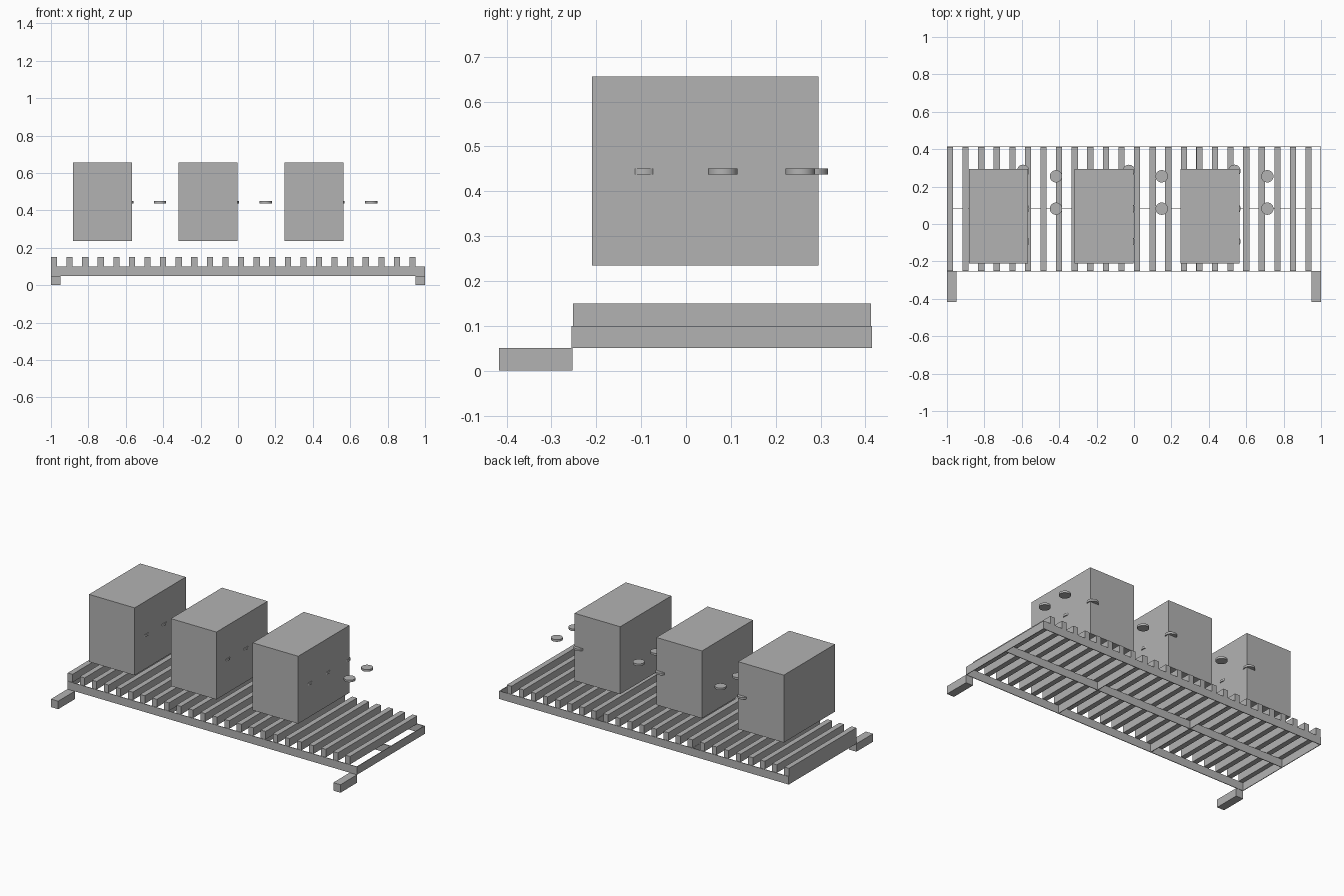
import bpy, bmesh
from mathutils import Matrix

if "Cube" in bpy.data.objects:
    bpy.data.objects.remove(bpy.data.objects["Cube"])

grey = bpy.data.materials.new("plain grey")
grey.diffuse_color = (0.45, 0.45, 0.45, 1)
grey.use_nodes = True
grey.node_tree.nodes["Principled BSDF"].inputs["Base Color"].default_value = grey.diffuse_color


def finish(name, bm):
    me = bpy.data.meshes.new(name)
    bm.to_mesh(me)
    bm.free()
    me.materials.append(grey)
    ob = bpy.data.objects.new(name, me)
    bpy.context.collection.objects.link(ob)
    return ob


def box(name, x0, x1, y0, y1, z0, z1):
    bm = bmesh.new()
    m = Matrix.Translation(((x0 + x1) / 2, (y0 + y1) / 2, (z0 + z1) / 2))
    m = m @ Matrix.Diagonal((x1 - x0, y1 - y0, z1 - z0, 1))
    bmesh.ops.create_cube(bm, size=1, matrix=m)
    return finish(name, bm)


def disc(name, x, y, z, r, h):
    bm = bmesh.new()
    bmesh.ops.create_cone(bm, cap_ends=True, segments=32, radius1=r, radius2=r,
                          depth=h, matrix=Matrix.Translation((x, y, z)))
    for f in bm.faces:
        f.smooth = abs(f.normal.z) < 0.5
    for e in bm.edges:
        e.smooth = e.calc_face_angle() < 0.6
    return finish(name, bm)


T = 0.004            # thin frame board thickness
Y0, Y1 = -0.255, 0.415

# Thin upright boards of the frame, lengthwise and crosswise
for name, y in (("front_rail", Y0), ("middle_rail", 0.082), ("back_rail", Y1 - T)):
    box(name, -1, 1, y, y + T, 0.05, 0.10)
for i, x in enumerate((-1, -1/3 - T/2, 1/3 - T/2, 1 - T)):
    box(f"cross_board_{i}", x, x + T, Y0 + T, Y1 - T, 0.05, 0.10)

# Deck slats
for i in range(24):
    x = -1 + i / 12
    box(f"slat_{i}", x, x + 0.033, -0.252, 0.412, 0.10, 0.15)

# Feet sticking out to the front
box("left_foot", -1, -0.95, -0.417, -0.253, 0, 0.05)
box("right_foot", 0.95, 1, -0.417, -0.253, 0, 0.05)

# Three raised blocks, each with its set of small discs
for g in range(3):
    dx = g * 0.565
    box(f"block_{g}", -0.882 + dx, -0.567 + dx, -0.21, 0.295, 0.235, 0.656)
    for k, (x, y) in enumerate(((-0.417, 0.082), (-0.417, 0.255), (-0.593, 0.284),
                                (-0.593, 0.082), (-0.593, -0.094))):
        disc(f"disc_{g}_{k}", x + dx, y, 0.444, 0.033, 0.013)
